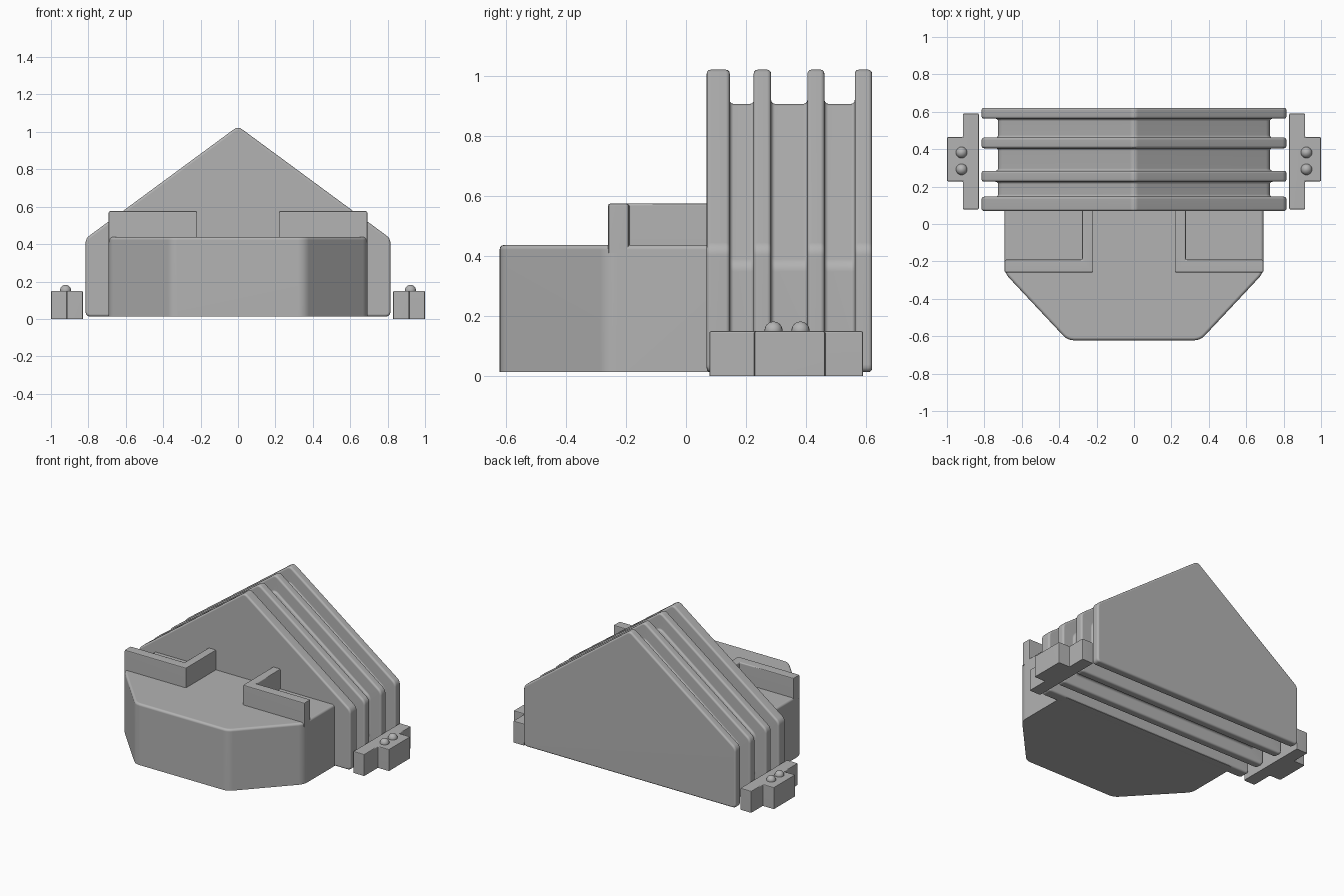
import bpy
import bmesh
import math
from mathutils import Vector

cube = bpy.data.objects.get("Cube")
if cube:
    bpy.data.objects.remove(cube, do_unlink=True)

SHADE = (0.45, 0.45, 0.45, 1)
grey = bpy.data.materials.new("plain_grey")
grey.use_nodes = True
grey.diffuse_color = SHADE
grey.node_tree.nodes["Principled BSDF"].inputs["Base Color"].default_value = SHADE


def finish(bm, name):
    """Turn a bmesh into a grey object with smooth bevels and flat faces."""
    bmesh.ops.recalc_face_normals(bm, faces=bm.faces)
    mesh = bpy.data.meshes.new(name)
    bm.to_mesh(mesh)
    bm.free()
    mesh.materials.append(grey)
    obj = bpy.data.objects.new(name, mesh)
    bpy.context.collection.objects.link(obj)
    bpy.ops.object.select_all(action='DESELECT')
    obj.select_set(True)
    bpy.context.view_layer.objects.active = obj
    bpy.ops.object.shade_smooth_by_angle(angle=math.radians(35))
    flat = obj.modifiers.new("flat_faces", 'WEIGHTED_NORMAL')
    flat.keep_sharp = True


def rounded(outline, cut, steps=4):
    """Replace every corner of a 2D outline with a short curve."""
    pts = [Vector(p) for p in outline]
    result = []
    for i, p in enumerate(pts):
        a = p + (pts[i - 1] - p).normalized() * cut
        b = p + (pts[(i + 1) % len(pts)] - p).normalized() * cut
        for k in range(steps + 1):
            t = k / steps
            result.append(a * (1 - t) ** 2 + p * 2 * t * (1 - t) + b * t ** 2)
    return result


def loft(name, rings, bevel, segments=3, flat_base=False):
    """Skin matching rings of points, cap the ends and round the hard edges."""
    bm = bmesh.new()
    loops = [[bm.verts.new(p) for p in ring] for ring in rings]
    for lower, upper in zip(loops, loops[1:]):
        for i in range(len(lower)):
            bm.faces.new((lower[i - 1], lower[i], upper[i], upper[i - 1]))
    bm.faces.new(loops[0])
    bm.faces.new(loops[-1])
    bmesh.ops.recalc_face_normals(bm, faces=bm.faces)
    base = min(v.co.z for v in bm.verts) + 0.001
    edges = [e for e in bm.edges if e.calc_face_angle() > 0.5
             and not (flat_base and all(v.co.z < base for v in e.verts))]
    bmesh.ops.bevel(bm, geom=edges, offset=bevel, segments=segments,
                    profile=0.5, affect='EDGES', clamp_overlap=False)
    finish(bm, name)


def slab(name, plan, z0, z1, bevel, segments=2):
    """Upright slab from a plan outline, with a sharp base."""
    loft(name, [[(x, y, z) for x, y in plan] for z in (z0, z1)],
         bevel, segments, True)


def gable(half, base, eave, apex):
    """House-shaped outline with softened corners."""
    return rounded([(-half, base), (half, base), (half, eave),
                    (0, apex), (-half, eave)], 0.026)


# Gable body: ribs and grooves in one skin
rib = gable(0.815, 0.013, 0.43, 1.03)
groove = gable(0.727, 0.1, 0.375, 0.916)
ribs = [(0.069, 0.146), (0.226, 0.284), (0.405, 0.462), (0.563, 0.621)]
sections = []
for i, (y0, y1) in enumerate(ribs):
    if i:
        sections.append((groove, y0))
    sections += [(rib, y0), (rib, y1)]
    if i < len(ribs) - 1:
        sections.append((groove, y1))
loft("ribbed_gable", [[(x, y, z) for x, z in shape] for shape, y in sections], 0.013)

# Front platform with cut corners
half_plan = [(0.692, 0.14), (0.692, -0.262), (0.355, -0.622)]
plan = half_plan + [(-x, y) for x, y in reversed(half_plan)]
slab("front_platform", rounded(plan, 0.035), 0.013, 0.438, 0.016, 3)

for side, label in ((1, "left"), (-1, "right")):
    # L-shaped parapet on the platform
    wall = [(0.218, 0.09), (0.218, -0.26), (0.692, -0.26),
            (0.692, -0.191), (0.277, -0.191), (0.277, 0.09)]
    slab(f"{label}_parapet", [(side * x, y) for x, y in wall], 0.41, 0.576, 0.008)

    # Stepped block beside the body
    block = [(0.83, 0.078), (0.915, 0.078), (0.915, 0.228), (1.0, 0.228),
             (1.0, 0.464), (0.915, 0.464), (0.915, 0.591), (0.83, 0.591)]
    slab(f"{label}_side_block", [(side * x, y) for x, y in block], 0, 0.15, 0.006)

    # Round studs on the block
    for n, y in enumerate((0.292, 0.382)):
        bm = bmesh.new()
        bmesh.ops.create_uvsphere(bm, u_segments=20, v_segments=12, radius=0.03)
        bmesh.ops.translate(bm, vec=Vector((side * 0.922, y, 0.152)), verts=bm.verts)
        finish(bm, f"{label}_stud_{n + 1}")
